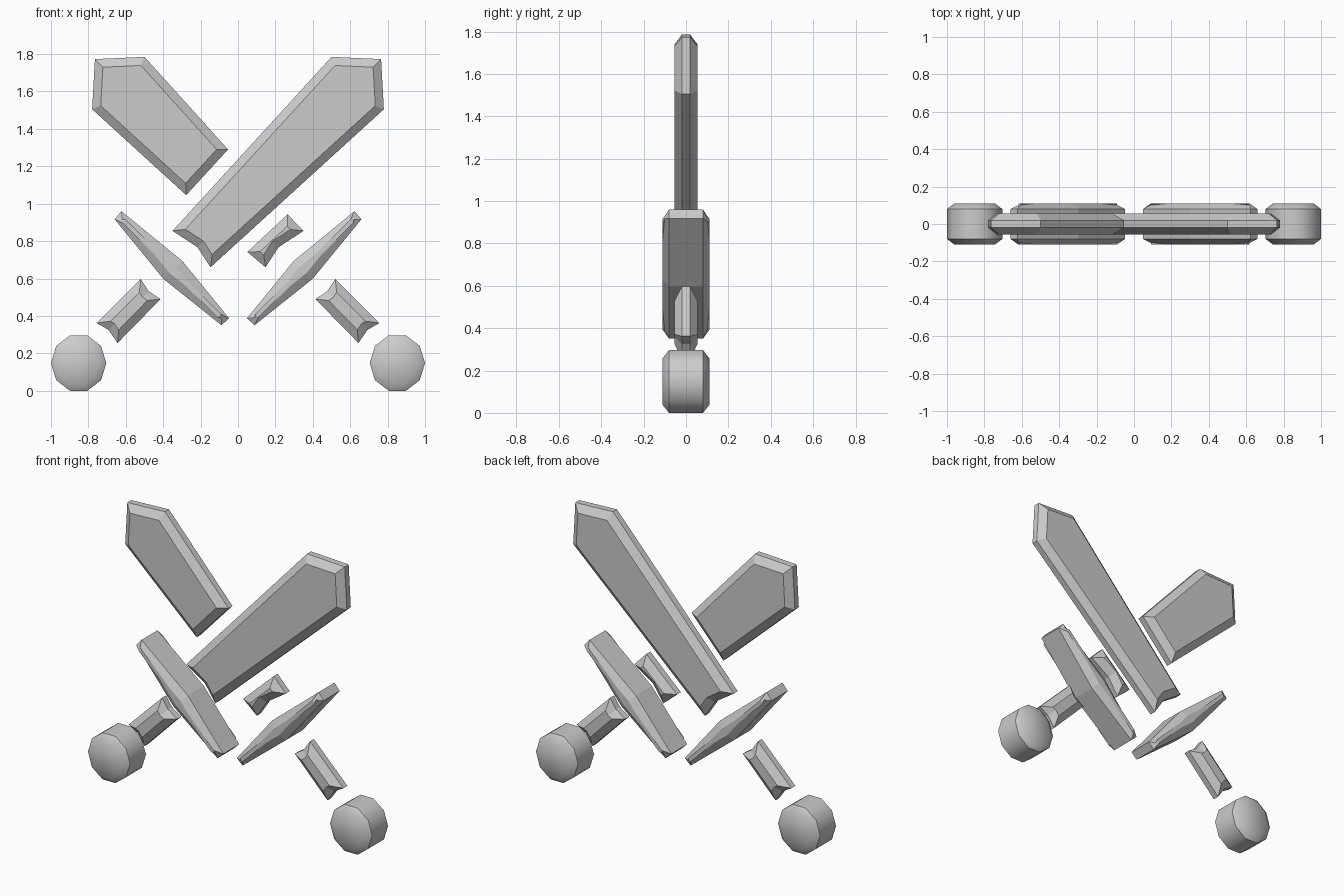
import bpy, bmesh, math
from mathutils import Vector

cube = bpy.data.objects.get("Cube")
if cube:
    bpy.data.objects.remove(cube)

grey = bpy.data.materials.new("plain_grey")
grey.use_nodes = True
color = (0.6, 0.6, 0.6, 1)
grey.diffuse_color = color
grey.node_tree.nodes["Principled BSDF"].inputs["Base Color"].default_value = color


def inset(outline, dist):
    """Move every edge of a counter-clockwise outline inward with mitred corners."""
    result = []
    for i, p in enumerate(outline):
        before = (p - outline[i - 1]).normalized()
        after = (outline[(i + 1) % len(outline)] - p).normalized()
        n1, n2 = Vector((-before.y, before.x)), Vector((-after.y, after.x))
        result.append(p + (n1 + n2) * dist / (1 + n1.dot(n2)))
    return result


def slab(name, points, half, rim, bevel=0.045, mirror=False, smooth=False):
    """Upright plate with a chamfer around its front and back faces."""
    outline = [Vector((-x if mirror else x, z)) for x, z in points]
    area = sum(outline[i - 1].cross(p) for i, p in enumerate(outline))
    if area < 0:
        outline.reverse()
    inner = inset(outline, bevel)
    bm = bmesh.new()
    layers = ((inner, -half), (outline, -rim), (outline, rim), (inner, half))
    rings = [[bm.verts.new((p.x, y, p.y)) for p in ring] for ring, y in layers]
    n = len(outline)
    bm.faces.new(rings[0])
    bm.faces.new(rings[-1][::-1])
    for a, b in zip(rings, rings[1:]):
        for i in range(n):
            j = (i + 1) % n
            bm.faces.new((a[j], a[i], b[i], b[j]))
    mesh = bpy.data.meshes.new(name)
    bm.to_mesh(mesh)
    bm.free()
    mesh.materials.append(grey)
    obj = bpy.data.objects.new(name, mesh)
    bpy.context.collection.objects.link(obj)
    if smooth:
        bpy.ops.object.select_all(action='DESELECT')
        obj.select_set(True)
        bpy.context.view_layer.objects.active = obj
        bpy.ops.object.shade_smooth_by_angle(angle=math.radians(40))
    return obj


# Blades: one whole, the other interrupted where it passes behind
tip = [(0.50, 1.785), (0.765, 1.773), (0.78, 1.505)]
notch = [(-0.147, 0.66), (-0.217, 0.767), (-0.35, 0.855)]
slab("front_blade", tip + notch, 0.055, 0.02)
slab("rear_blade_tip", tip + [(0.277, 1.046), (0.053, 1.29)], 0.055, 0.02, mirror=True)
slab("rear_blade_base", notch + [(-0.265, 0.943), (-0.05, 0.742)], 0.055, 0.02, mirror=True)

# Guards, grips and pommels, the same on both sides
guard = [(-0.623, 0.96), (-0.66, 0.917), (-0.398, 0.597),
         (-0.088, 0.35), (-0.048, 0.388), (-0.297, 0.693)]
grip = [(-0.52, 0.597), (-0.478, 0.533), (-0.414, 0.49),
        (-0.644, 0.255), (-0.692, 0.325), (-0.756, 0.362)]
pommel = [(-0.852 + 0.148 * math.cos(math.tau * i / 10),
           0.148 + 0.156 * math.sin(math.tau * i / 10)) for i in range(10)]
for side, flip in (("right", False), ("left", True)):
    slab(side + "_guard", guard, 0.11, 0.08, mirror=flip)
    slab(side + "_grip", grip, 0.055, 0.02, mirror=flip)
    slab(side + "_pommel", pommel, 0.11, 0.08, bevel=0.038, mirror=flip, smooth=True)
